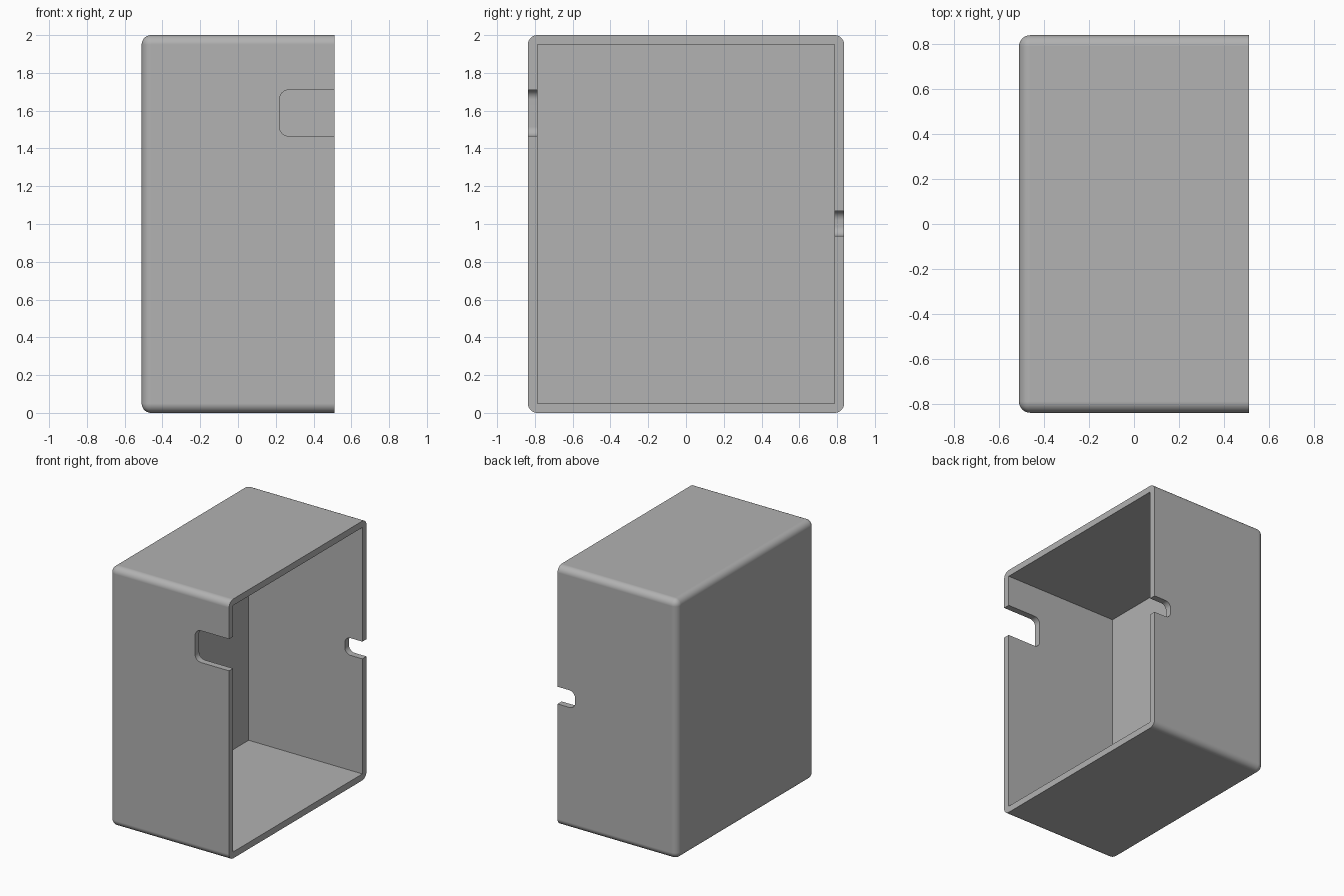
import bpy, bmesh
from mathutils import Matrix, Vector

cube = bpy.data.objects.get("Cube")
if cube:
    bpy.data.objects.remove(cube, do_unlink=True)

grey = bpy.data.materials.new("plain grey")
grey.use_nodes = True
colour = (0.445, 0.445, 0.445, 1)
grey.diffuse_color = colour
grey.node_tree.nodes["Principled BSDF"].inputs["Base Color"].default_value = colour

HALF_X, HALF_Y, HEIGHT = 0.51, 0.837, 2.0
WALL, RADIUS = 0.05, 0.05


def rounded_box(name, low, high, pick=None, radius=RADIUS, segments=8):
    """Box between two corners; edges chosen by pick(midpoint, direction) are rounded."""
    low, high = Vector(low), Vector(high)
    size, centre = high - low, (low + high) / 2
    bm = bmesh.new()
    bmesh.ops.create_cube(bm, size=1, matrix=Matrix.Translation(centre) @ Matrix.Diagonal((*size, 1)))
    if pick:
        edges = [e for e in bm.edges
                 if pick((e.verts[0].co + e.verts[1].co) / 2 - centre,
                         e.verts[1].co - e.verts[0].co)]
        bmesh.ops.bevel(bm, geom=edges, offset=radius, segments=segments,
                        profile=0.5, affect='EDGES', clamp_overlap=True)
    mesh = bpy.data.meshes.new(name)
    bm.to_mesh(mesh)
    bm.free()
    mesh.materials.append(grey)
    obj = bpy.data.objects.new(name, mesh)
    bpy.context.collection.objects.link(obj)
    return obj


def notch(name, y, depth_x, z_low, z_high, radius):
    """Open-ended slot cutter through one side wall, rounded at its closed end."""
    return rounded_box(name, (depth_x, y - 0.1, z_low), (HALF_X + 0.2, y + 0.1, z_high),
                       lambda mid, d: abs(d.y) > 0.1 and mid.x < 0, radius)


# Shell: every edge rounded except the rim of the open side
box = rounded_box("open_box", (-HALF_X, -HALF_Y, 0), (HALF_X, HALF_Y, HEIGHT),
                  lambda mid, d: mid.x < HALF_X - 0.01)

# Hollow and the two cable slots
cutters = [
    rounded_box("hollow_cutter", (-HALF_X + WALL, -HALF_Y + WALL, WALL),
                (HALF_X + 0.2, HALF_Y - WALL, HEIGHT - WALL)),
    notch("front_slot_cutter", -HALF_Y, 0.22, 1.465, 1.71, 0.05),
    notch("back_slot_cutter", HALF_Y, 0.36, 0.937, 1.07, 0.05),
]
bpy.ops.object.select_all(action='DESELECT')
box.select_set(True)
bpy.context.view_layer.objects.active = box
for cutter in cutters:
    cutter.hide_render = True
    cut = box.modifiers.new(cutter.name, 'BOOLEAN')
    cut.operation, cut.solver, cut.object = 'DIFFERENCE', 'EXACT', cutter
    bpy.ops.object.modifier_apply(modifier=cut.name)
    bpy.data.objects.remove(cutter, do_unlink=True)

# Smooth fillets, flat walls
bpy.ops.object.shade_smooth_by_angle(angle=0.5)
weighted = box.modifiers.new("flat_walls", 'WEIGHTED_NORMAL')
weighted.keep_sharp = True
